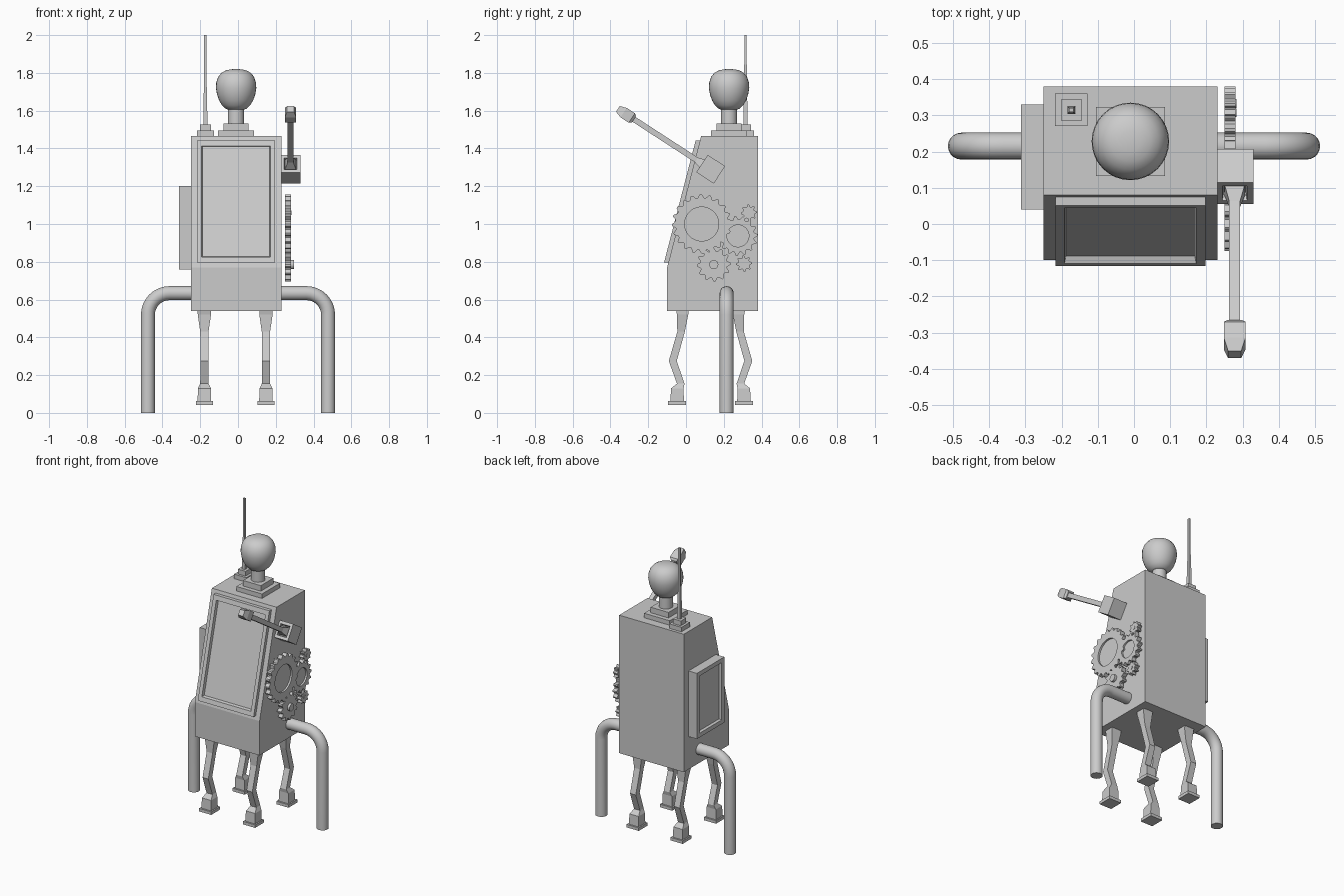
import bpy, bmesh
from math import sin, cos, pi, radians
from mathutils import Vector, Matrix

if "Cube" in bpy.data.objects:
    bpy.data.objects.remove(bpy.data.objects["Cube"])


def loft(name, rings, smooth=False, matrix=None):
    """Skin a list of equal-length point rings and cap both ends."""
    bm = bmesh.new()
    vs = [[bm.verts.new(p) for p in ring] for ring in rings]
    n = len(rings[0])
    for a, b in zip(vs, vs[1:]):
        for i in range(n):
            j = (i + 1) % n
            bm.faces.new((a[i], a[j], b[j], b[i]))
    bm.faces.new(vs[0])
    bm.faces.new(vs[-1])
    bmesh.ops.recalc_face_normals(bm, faces=bm.faces[:])
    me = bpy.data.meshes.new(name)
    bm.to_mesh(me)
    bm.free()
    ob = bpy.data.objects.new(name, me)
    bpy.context.collection.objects.link(ob)
    if matrix:
        ob.matrix_world = matrix
    if smooth:
        bpy.ops.object.select_all(action='DESELECT')
        ob.select_set(True)
        bpy.context.view_layer.objects.active = ob
        bpy.ops.object.shade_smooth_by_angle(angle=radians(40))
    return ob


def rect(cx, cy, hx, hy, z):
    return [(cx + a * hx, cy + b * hy, z) for a, b in ((-1, -1), (1, -1), (1, 1), (-1, 1))]


def stack(name, x, y, sections, matrix=None):
    """Square sections (half width, z) lofted upward."""
    return loft(name, [rect(x, y, h, h, z) for h, z in sections], matrix=matrix)


def lathe(name, x, y, profile, n=32):
    return loft(name, [[(x + r * cos(2 * pi * i / n), y + r * sin(2 * pi * i / n), z)
                        for i in range(n)] for r, z in profile], smooth=True)


# cabinet body with sloping front
side = [(-.10, .54), (.38, .54), (.38, 1.465), (.08, 1.465), (-.10, .77)]
loft("body", [[(x, y, z) for y, z in side] for x in (-.25, .23)])


# framed screen lying on the sloping front
def slope_rect(x0, x1, z0, z1, off):
    return [(x, -.10 + (z - .77) * .259 - off, z) for x, z in ((x0, z0), (x1, z0), (x1, z1), (x0, z1))]


loft("screen_frame", [slope_rect(-.217, .197, .795, 1.443, -.005),
                      slope_rect(-.217, .197, .795, 1.443, .023),
                      slope_rect(-.192, .172, .824, 1.413, .023),
                      slope_rect(-.188, .168, .828, 1.409, .004)])


# recessed panel on the left side
def side_rect(x, inset):
    y0, y1, z0, z1 = .04 + inset, .33 - inset, .76 + inset, 1.2 - inset
    return [(x, y0, z0), (x, y1, z0), (x, y1, z1), (x, y0, z1)]


loft("side_panel", [side_rect(-.245, 0), side_rect(-.312, 0),
                    side_rect(-.312, .028), side_rect(-.297, .034)])

# head on a stepped base
HX, HY = -.01, .228
stack("head_base", HX, HY, [(.095, 1.46), (.095, 1.495), (.066, 1.495), (.066, 1.532)])
lathe("neck", HX, HY, [(.043, 1.53), (.043, 1.63)])
lathe("head", HX, HY, [(.04, 1.604), (.056, 1.611), (.075, 1.629), (.09, 1.654), (.101, 1.685),
                       (.107, 1.72), (.105, 1.75), (.095, 1.779), (.078, 1.8), (.055, 1.813),
                       (.028, 1.819), (.004, 1.82)])

# antenna on a stepped base
AX, AY = -.173, .315
stack("antenna_base", AX, AY, [(.045, 1.46), (.045, 1.495), (.029, 1.495), (.029, 1.527)])
stack("antenna", AX, AY, [(.011, 1.52), (.010, 1.62), (.007, 1.75), (.006, 2.0)])

# lever arm: local z runs along the arm
tilt = Matrix.Translation((.278, .131, 1.29)) @ Matrix.Rotation(radians(57), 4, 'X')
s = .055
loft("lever_socket", [rect(0, 0, .052, s, -s), rect(0, 0, .052, s, s),
                      rect(0, 0, .034, .036, s), rect(0, 0, .03, .032, s - .025)], matrix=tilt)
stack("lever_rod", 0, 0, [(.028, .028), (.028, .045), (.015, .09), (.015, .51)], tilt)
stack("lever_knob", 0, 0, [(.02, .485), (.03, .498), (.03, .55), (.018, .586)], tilt)


# gears on the right side
def gear(name, y, z, r, teeth, inner, inner_x, depth=.018):
    ang = [2 * pi * (k + f) / teeth for k in range(teeth) for f in (0, .2, .5, .7)]
    rad = [r, r, r - depth, r - depth] * teeth

    def ring(x, radii):
        return [(x, y + q * cos(a), z + q * sin(a)) for q, a in zip(radii, ang)]
    flat = [inner] * len(ang)
    loft(name, [ring(.25, rad), ring(.28, rad), ring(.28, flat), ring(inner_x, flat)])


gear("large_gear", .083, 1.0, .157, 20, .09, .268)
gear("medium_gear", .275, .937, .105, 15, .058, .268)
gear("lower_gear", .147, .785, .09, 12, .024, .296)
gear("small_lower_gear", .307, .79, .043, 8, .012, .283, .012)
gear("small_upper_gear", .333, 1.06, .043, 8, .012, .283, .012)

# bent tube rail passing through the body
X, Z, B = .477, .634, .115
right = [(X, 0, 0)] + [(X - B + B * cos(a), Z - B + B * sin(a), a)
                       for a in (pi / 2 * i / 8 for i in range(9))]
path = right + [(-x, z, pi - a) for x, z, a in reversed(right)]
tube = []
for x, z, a in path:
    n = Vector((cos(a), 0, sin(a)))
    tube.append([Vector((x, .215, z)) + .037 * (cos(t) * n + sin(t) * Vector((0, 1, 0)))
                 for t in (2 * pi * i / 20 for i in range(20))])
loft("tube_rail", tube, smooth=True)

# four crooked legs, mirrored front to back about y = 0.13: (z, y, half depth, half width)
leg = [(.56, -.022, .034, .036), (.52, -.018, .03, .035), (.43, -.026, .02, .022),
       (.275, -.07, .021, .021), (.155, -.028, .02, .022), (.13, -.046, .033, .034),
       (.062, -.047, .036, .036), (.062, -.047, .047, .045), (.042, -.047, .047, .045)]
for sx, x in (("left", -.178), ("right", .148)):
    for sy, m in (("front", 1), ("back", -1)):
        loft(f"{sy}_{sx}_leg", [rect(x, .13 + m * (y - .13), hx, hy, z) for z, y, hy, hx in leg])
